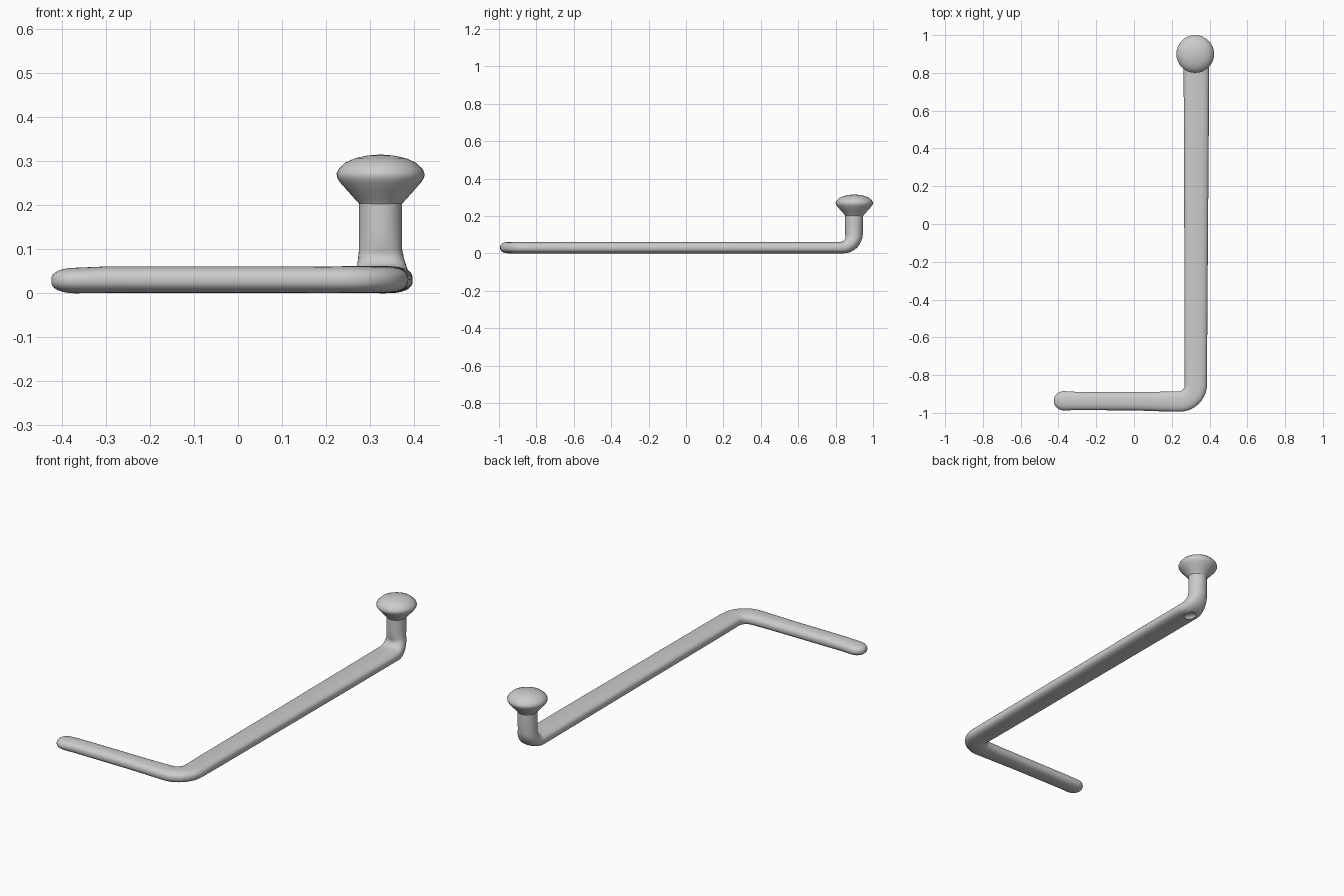
import bpy, bmesh
from math import sin, cos, pi, radians
from mathutils import Vector

if "Cube" in bpy.data.objects:
    bpy.data.objects.remove(bpy.data.objects["Cube"])

grey = bpy.data.materials.new("plain grey")
grey.use_nodes = True
COLOUR = (0.6, 0.6, 0.6, 1)
grey.diffuse_color = COLOUR
grey.node_tree.nodes["Principled BSDF"].inputs["Base Color"].default_value = COLOUR

SIDES = 32


def make_object(name, bm):
    bmesh.ops.recalc_face_normals(bm, faces=bm.faces)
    mesh = bpy.data.meshes.new(name)
    bm.to_mesh(mesh)
    bm.free()
    mesh.materials.append(grey)
    obj = bpy.data.objects.new(name, mesh)
    bpy.context.collection.objects.link(obj)
    return obj


def smooth(obj):
    bpy.ops.object.select_all(action="DESELECT")
    obj.select_set(True)
    bpy.context.view_layer.objects.active = obj
    bpy.ops.object.shade_smooth_by_angle(angle=radians(50))


def loft(name, stations):
    """Skin rings of (centre, side axis, up axis, half width, half height, squareness)."""
    bm = bmesh.new()
    rings = []
    for centre, side, up, w, h, power in stations:
        ring = []
        for i in range(SIDES):
            a = 2 * pi * i / SIDES
            c, s = cos(a), sin(a)
            x = w * abs(c) ** (2 / power) * (1 if c > 0 else -1)
            y = h * abs(s) ** (2 / power) * (1 if s > 0 else -1)
            ring.append(bm.verts.new(centre + side * x + up * y))
        rings.append(ring)
    for a, b in zip(rings, rings[1:]):
        for i in range(SIDES):
            j = (i + 1) % SIDES
            bm.faces.new((a[i], a[j], b[j], b[i]))
    bm.faces.new(rings[0])
    bm.faces.new(rings[-1])
    return make_object(name, bm)


X, Y, Z = Vector((1, 0, 0)), Vector((0, 1, 0)), Vector((0, 0, 1))
MID = 0.031
stations = []

# Rounded tip of the short arm
for k in range(1, 9):
    t = k / 8 * pi / 2
    stations.append((Vector((-0.37 - 0.055 * cos(t), -0.936, MID - 0.002)), -Y, Z,
                     0.051 * sin(t), 0.029 * sin(t) ** 0.8, 2.2))
# Straight run of the short arm
for x, y, w in ((-0.3, -0.937, 0.048), (0, -0.938, 0.049), (0.15, -0.94, 0.052)):
    stations.append((Vector((x, y, MID)), -Y, Z, w, 0.03, 2.4))
# Horizontal bend
R = 0.09
for k in range(11):
    t = k / 10 * pi / 2
    out = X * sin(t) - Y * cos(t)
    stations.append((Vector((0.237, -0.85, MID)) + out * R, out, Z,
                     0.054 + 0.006 * k / 10, 0.0305, 2.5))
# Long bar
for y, x, w in ((-0.7, 0.327, 0.06), (0, 0.329, 0.063), (0.5, 0.33, 0.066), (0.78, 0.33, 0.067)):
    stations.append((Vector((x, y, MID)), X, Z, w, 0.031, 2.7))
# Upward bend into the post
R = 0.068
for k in range(11):
    f = k / 10
    t = f * pi / 2
    up = Z * cos(t) - Y * sin(t)
    stations.append((Vector((0.33 - 0.006 * f, 0.83, MID + R)) - up * R, X, up,
                     0.067 - 0.018 * f, 0.031 + 0.016 * f, 2.7 - 0.7 * f))
# Post
for z in (0.15, 0.21):
    stations.append((Vector((0.324, 0.899, z)), X, -Y, 0.049, 0.048, 2))
lever = loft("bent_lever", stations)

# Shallow dimple under the bent end
bm = bmesh.new()
bmesh.ops.create_uvsphere(bm, u_segments=20, v_segments=12, radius=0.03)
for v in bm.verts:
    v.co = Vector((v.co.x + 0.325, v.co.y * 1.2 + 0.84, v.co.z * 0.6))
cutter = make_object("dimple_cutter", bm)
cutter.hide_render = True
cutter.hide_set(True)
cut = lever.modifiers.new("dimple", "BOOLEAN")
cut.operation = "DIFFERENCE"
cut.object = cutter
smooth(lever)

# Mushroom knob, turned from a profile
profile = ((0.044, 0.195), (0.05, 0.205), (0.06, 0.216), (0.077, 0.235), (0.092, 0.252),
           (0.099, 0.263), (0.1, 0.272), (0.095, 0.283), (0.08, 0.297), (0.058, 0.307),
           (0.03, 0.313), (0.006, 0.315))
knob = loft("knob", [(Vector((0.324, 0.9, z)), X, Y, r, r, 2) for r, z in profile])
smooth(knob)
